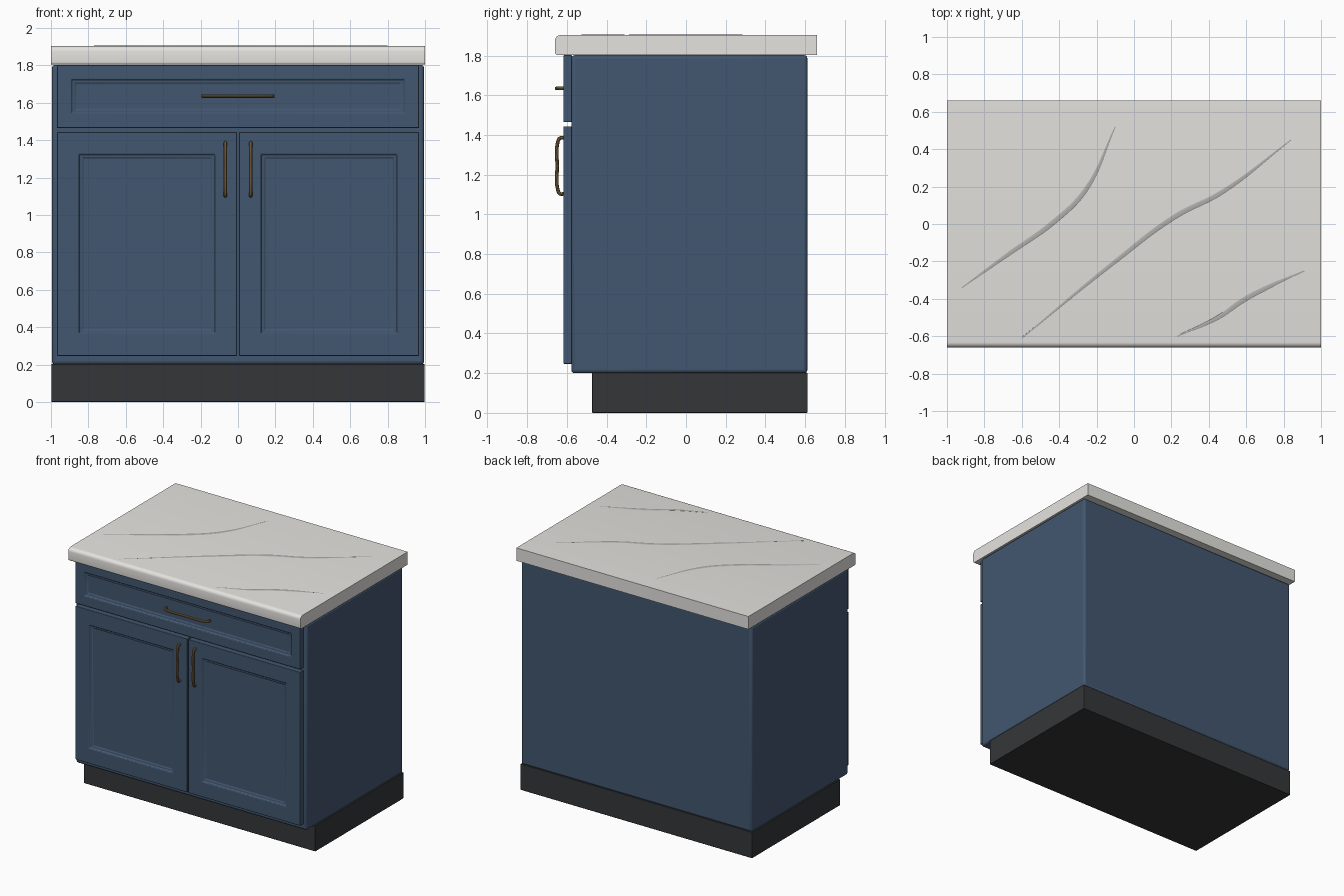
import bpy, bmesh
from mathutils import Vector

if "Cube" in bpy.data.objects:
    bpy.data.objects.remove(bpy.data.objects["Cube"])


def material(name, rgb):
    m = bpy.data.materials.new(name)
    m.diffuse_color = (*rgb, 1)
    m.use_nodes = True
    m.node_tree.nodes["Principled BSDF"].inputs["Base Color"].default_value = m.diffuse_color
    return m


NAVY = material("navy_paint", (0.055, 0.095, 0.16))
STONE = material("pale_stone", (0.78, 0.77, 0.74))
VEIN = material("grey_vein", (0.42, 0.42, 0.41))
BLACK = material("dark_base", (0.035, 0.037, 0.04))
BRASS = material("brass", (0.24, 0.15, 0.06))


def box_mesh(lo, hi):
    bm = bmesh.new()
    bmesh.ops.create_cube(bm, size=1)
    lo, hi = Vector(lo), Vector(hi)
    for v in bm.verts:
        v.co = (lo + hi) / 2 + v.co * (hi - lo)
    return bm


def finish(bm, name, mat, bevel=0):
    bmesh.ops.recalc_face_normals(bm, faces=bm.faces)
    me = bpy.data.meshes.new(name)
    bm.to_mesh(me)
    bm.free()
    ob = bpy.data.objects.new(name, me)
    bpy.context.collection.objects.link(ob)
    me.materials.append(mat)
    if bevel:
        mod = ob.modifiers.new("Bevel", 'BEVEL')
        mod.width, mod.segments = bevel, 3
    smooth(ob)
    return ob


def smooth(ob):
    bpy.ops.object.select_all(action='DESELECT')
    ob.select_set(True)
    bpy.context.view_layer.objects.active = ob
    bpy.ops.object.shade_smooth_by_angle(angle=0.6)


def panel(name, x0, x1, z0, z1, margin):
    # slab whose front has a stepped, recessed centre
    bm = box_mesh((x0, -0.618, z0), (x1, -0.575, z1))
    bm.normal_update()
    front = min(bm.faces, key=lambda f: f.calc_center_median().y)
    for thick, depth in ((margin, 0), (0.006, -0.012), (0.012, 0), (0.006, -0.006)):
        bmesh.ops.inset_region(bm, faces=[front], thickness=thick, depth=depth,
                               use_even_offset=True)
    return finish(bm, name, NAVY, 0.005)


def tube(name, points, radii, depth, mat):
    cu = bpy.data.curves.new(name, 'CURVE')
    cu.dimensions, cu.bevel_depth, cu.bevel_resolution = '3D', depth, 3
    cu.resolution_u, cu.use_fill_caps = 8, True
    sp = cu.splines.new('BEZIER')
    sp.bezier_points.add(len(points) - 1)
    for bp, p, r in zip(sp.bezier_points, points, radii):
        bp.co, bp.radius = p, r
        bp.handle_left_type = bp.handle_right_type = 'AUTO'
    cu.materials.append(mat)
    ob = bpy.data.objects.new(name, cu)
    bpy.context.collection.objects.link(ob)
    bpy.ops.object.select_all(action='DESELECT')
    ob.select_set(True)
    bpy.context.view_layer.objects.active = ob
    bpy.ops.object.convert(target='MESH')
    smooth(ob)
    return ob


def handle(name, x, z, half, vertical):
    # bowed pull with two short posts
    side = [(half, -0.612), (half - 0.002, -0.636), (half - 0.022, -0.646)]
    path = [(-t, y) for t, y in side] + [(0, -0.649)] + side[::-1]
    pts = [(x, y, z + t) if vertical else (x + t, y, z) for t, y in path]
    tube(name, pts, [1] * len(pts), 0.0095, BRASS)


# carcass and recessed base
finish(box_mesh((-0.995, -0.578, 0.2), (0.995, 0.612, 1.802)), "cabinet_body", NAVY, 0.018)
finish(box_mesh((-0.998, -0.473, 0), (0.998, 0.612, 0.203)), "toe_kick", BLACK, 0.004)

# drawer front and doors
panel("drawer_front", -0.968, 0.968, 1.465, 1.802, 0.076)
panel("left_door", -0.968, -0.005, 0.247, 1.443, 0.117)
panel("right_door", 0.005, 0.968, 0.247, 1.443, 0.117)

# pulls
handle("drawer_handle", 0, 1.635, 0.186, False)
handle("left_door_handle", -0.068, 1.244, 0.141, True)
handle("right_door_handle", 0.068, 1.244, 0.141, True)

# countertop with rounded front edges
bm = box_mesh((-1, -0.66, 1.803), (1, 0.66, 1.903))
for top, width in ((True, 0.028), (False, 0.014)):
    edges = [e for e in bm.edges if all(v.co.y < -0.655 and (v.co.z > 1.9 if top else v.co.z < 1.804)
                                        for v in e.verts)]
    bmesh.ops.bevel(bm, geom=edges, offset=width, segments=5, profile=0.5, affect='EDGES')
finish(bm, "countertop", STONE)

# tapered stone veins, flattened into the surface
veins = [
    [(-0.92, -0.34), (-0.67, -0.16), (-0.43, 0.01), (-0.26, 0.18), (-0.1, 0.52)],
    [(-0.6, -0.61), (-0.1, -0.2), (0.22, 0.04), (0.47, 0.17), (0.84, 0.45)],
    [(0.23, -0.6), (0.45, -0.5), (0.58, -0.41), (0.7, -0.345), (0.91, -0.25)],
]
for i, pts in enumerate(veins):
    ob = tube(f"stone_vein_{i + 1}", [(x, y, 0) for x, y in pts],
              (0.2, 0.8, 1, 0.9, 0.2), 0.014, VEIN)
    ob.scale.z = 0.2
    ob.location.z = 1.903
